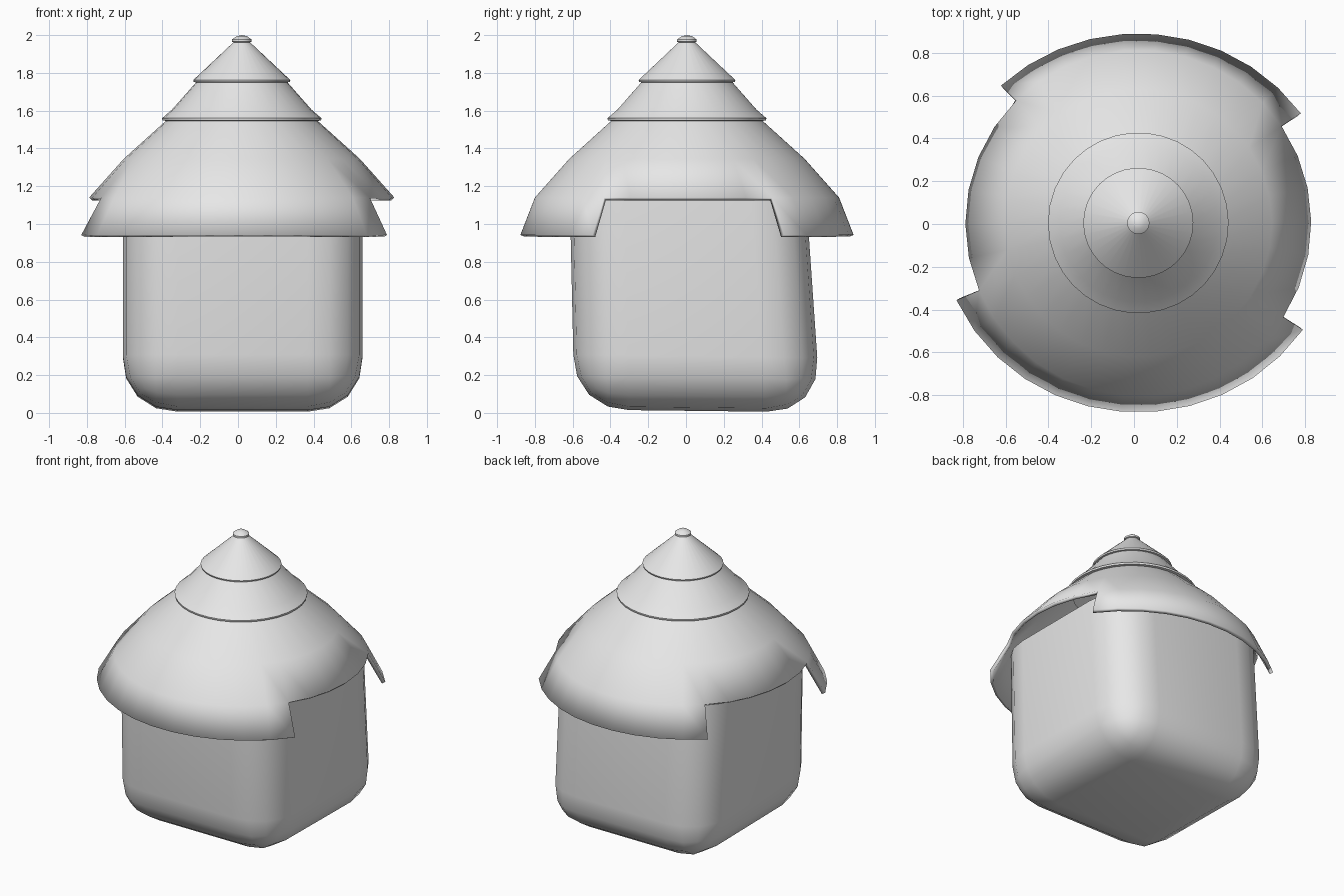
import bpy
import bmesh
from math import radians, cos, sin

if "Cube" in bpy.data.objects:
    bpy.data.objects.remove(bpy.data.objects["Cube"], do_unlink=True)

# Single pale grey finish
grey = bpy.data.materials.new("pale_grey")
grey.use_nodes = True
grey.diffuse_color = (0.8, 0.8, 0.8, 1)
grey.node_tree.nodes["Principled BSDF"].inputs["Base Color"].default_value = (0.8, 0.8, 0.8, 1)


def make_object(name, bm, location=(0, 0, 0)):
    bmesh.ops.recalc_face_normals(bm, faces=bm.faces)
    mesh = bpy.data.meshes.new(name)
    bm.to_mesh(mesh)
    bm.free()
    obj = bpy.data.objects.new(name, mesh)
    obj.location = location
    mesh.materials.append(grey)
    bpy.context.collection.objects.link(obj)
    return obj


def smooth(obj, angle):
    bpy.ops.object.select_all(action="DESELECT")
    obj.select_set(True)
    bpy.context.view_layer.objects.active = obj
    bpy.ops.object.shade_smooth_by_angle(angle=radians(angle))


# Hut body: slightly tapered block, rounded on its sides and base
TOP = 1.13
bm = bmesh.new()
bmesh.ops.create_cube(bm, size=1)
for v in bm.verts:
    upper, back = v.co.z > 0, v.co.y > 0
    v.co.x = 0.66 if v.co.x > 0 else -0.61
    if back:
        v.co.y = 0.637 if upper else 0.715
    else:
        v.co.y = -0.615 if upper else -0.59
    v.co.z = TOP if upper else (0.003 if back else 0.018)
edges = [e for e in bm.edges if min(v.co.z for v in e.verts) < TOP - 0.1]
bmesh.ops.bevel(bm, geom=edges, offset=0.29, offset_type="OFFSET",
                segments=4, profile=0.53, affect="EDGES", clamp_overlap=True)
body = make_object("hut_body", bm)
smooth(body, 40)

# Roof: tiered cone, with a deeper skirt at the front and back only
arcs = [(-33, 34, 6, False), (34, 135, 10, True),
        (135, 203, 6, False), (203, 327, 12, True)]
angles, has_skirt = [], []
for start, end, steps, skirt in arcs:
    for i in range(steps):
        angles.append(radians(start + (end - start) * i / steps))
        has_skirt.append(skirt)

profile = [(0.028, 1.994), (0.052, 1.977), (0.052, 1.965), (0.044, 1.962),
           (0.257, 1.762), (0.254, 1.752), (0.242, 1.75), (0.37, 1.605),
           (0.422, 1.56), (0.42, 1.548), (0.402, 1.546),
           (0.625, 1.345), (0.808, 1.14), (0.885, 0.942)]

bm = bmesh.new()
tip = bm.verts.new((0, 0, 2.0))
rings = []
for r, z in profile:
    rim = z < 1
    ring = []
    for a in angles:
        radius = r + (0.045 * cos(a) ** 2 if rim else 0)
        ring.append(bm.verts.new((radius * cos(a), radius * sin(a), z)))
    rings.append(ring)

count = len(angles)
for i in range(count):
    j = (i + 1) % count
    bm.faces.new((tip, rings[0][i], rings[0][j]))
    for k, (top, low) in enumerate(zip(rings, rings[1:])):
        if k < len(rings) - 2 or has_skirt[i]:
            bm.faces.new((top[i], low[i], low[j], top[j]))
for v in [v for v in bm.verts if not v.link_faces]:
    bm.verts.remove(v)
roof = make_object("tiered_roof", bm, (0.02, 0.005, 0))
smooth(roof, 30)

# Give the eaves a thin cut edge
shell = roof.modifiers.new("eave_thickness", "SOLIDIFY")
shell.thickness = 0.024
shell.offset = -1
